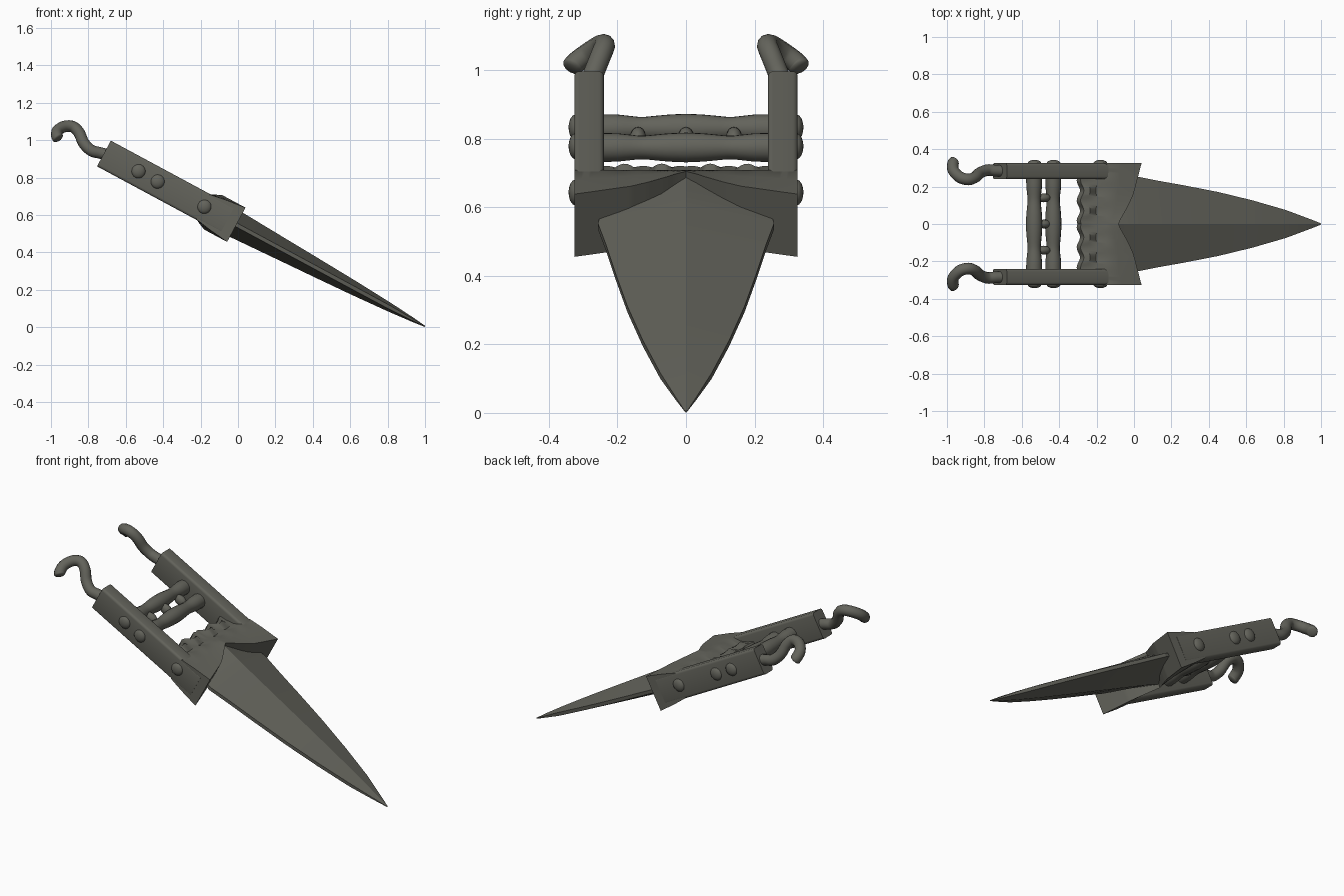
import bpy, bmesh, math
from mathutils import Matrix, Vector

if "Cube" in bpy.data.objects:
    bpy.data.objects.remove(bpy.data.objects["Cube"])

# Local frame: tip at origin, length runs along -X, thickness along Z, then tilted
TILT = Matrix.Translation((1, 0, 0.004)) @ Matrix.Rotation(math.radians(28.3), 4, 'Y')

metal = bpy.data.materials.new("dark_metal")
metal.diffuse_color = (0.125, 0.125, 0.105, 1)
metal.use_nodes = True
metal.node_tree.nodes["Principled BSDF"].inputs["Base Color"].default_value = metal.diffuse_color


def finish(name, bm, angle=30, matrix=TILT):
    bmesh.ops.recalc_face_normals(bm, faces=bm.faces)
    me = bpy.data.meshes.new(name)
    bm.to_mesh(me)
    bm.free()
    me.materials.append(metal)
    for p in me.polygons:
        p.use_smooth = True
    me.set_sharp_from_angle(angle=math.radians(angle))
    ob = bpy.data.objects.new(name, me)
    bpy.context.collection.objects.link(ob)
    ob.matrix_world = matrix
    return ob


def loft(name, rings, angle=30, matrix=TILT):
    bm = bmesh.new()
    vs = [[bm.verts.new(p) for p in r] for r in rings]
    n = len(rings[0])
    for a, b in zip(vs, vs[1:]):
        for i in range(n):
            j = (i + 1) % n
            bm.faces.new((a[i], a[j], b[j], b[i]))
    bm.faces.new(vs[0])
    bm.faces.new(vs[-1])
    return finish(name, bm, angle, matrix)


def lerp(table, x):
    for (x0, y0), (x1, y1) in zip(table, table[1:]):
        if x <= x1:
            return y0 + (y1 - y0) * (x - x0) / (x1 - x0)
    return table[-1][1]


def smooth_path(pts, steps=5):
    """Catmull-Rom points through the given path."""
    p = [Vector(q) for q in pts]
    p = [2 * p[0] - p[1]] + p + [2 * p[-1] - p[-2]]
    out = []
    for a, b, c, d in zip(p, p[1:], p[2:], p[3:]):
        for k in range(steps):
            t = k / steps
            out.append(0.5 * (2 * b + (c - a) * t + (2 * a - 5 * b + 4 * c - d) * t * t
                              + (3 * b - a - 3 * c + d) * t ** 3))
    return out + [p[-2]]


# Blade: flattened diamond section (distance from tip, half width, ridge height)
blade = [(0, 0.003, 0.003), (0.08, 0.03, 0.012), (0.22, 0.075, 0.024), (0.42, 0.126, 0.037),
         (0.63, 0.171, 0.048), (0.84, 0.207, 0.058), (1.0, 0.232, 0.066),
         (1.14, 0.257, 0.073), (1.2, 0.25, 0.077), (1.32, 0.2, 0.086)]
rings = []
for t, b, h in blade:
    e = min(0.01, h * 0.4)
    rings.append([(-t, b, e), (-t, 0, h), (-t, -b, e), (-t, -b, -e), (-t, 0, -h), (-t, b, -e)])
loft("blade", rings, 14)

# Guard: notched front edge, ramp down to a thin wavy back plate
front = [(0, 1.286), (0.03, 1.27), (0.06, 1.25), (0.11, 1.22), (0.16, 1.195),
         (0.25, 1.168), (0.325, 1.146)]
rings = []
N = 64
for i in range(N + 1):
    y = -0.325 + 0.65 * i / N
    a = abs(y)
    tf = lerp(front, a)
    wave = math.sin(a * 58 + 0.6)
    top = [(tf, 0.104), (tf + (1.34 - tf) * 0.6, 0.09), (1.345, 0.076),
           (1.385, 0.04 + 0.006 * wave), (1.43, 0.04 - 0.012 * wave),
           (1.462 + 0.01 * wave, 0.022)]
    section = top + [(t, -w) for t, w in reversed(top)]
    rings.append([(-t, y, w) for t, w in section])
loft("guard", rings, 35)

# Grip bars: two swollen rods between the arms
swell = [(0, 0.044), (0.05, 0.042), (0.13, 0.034), (0.2, 0.042), (0.26, 0.043)]
for name, t in (("rear_grip_bar", 1.742), ("front_grip_bar", 1.626)):
    rings = []
    for i in range(27):
        y = -0.26 + 0.02 * i
        r = lerp(swell, abs(y))
        rings.append([(-t + r * math.cos(k * math.tau / 14), y, r * math.sin(k * math.tau / 14))
                      for k in range(14)])
    loft(name, rings, 50)

# Small links joining the two bars
for i, y in enumerate((-0.14, 0, 0.14)):
    bm = bmesh.new()
    bmesh.ops.create_uvsphere(bm, u_segments=12, v_segments=8, radius=1,
                              matrix=Matrix.Translation((-1.684, y, 0)) @ Matrix.Diagonal((0.04, 0.024, 0.03, 1)))
    finish(f"grip_link_{i + 1}", bm, 60)

# Hook path at the end of each arm
hook = [(-0.69, 0.283, 0.92), (-0.74, 0.285, 0.932), (-0.785, 0.288, 0.945), (-0.825, 0.272, 0.985),
        (-0.85, 0.25, 1.04), (-0.885, 0.238, 1.072), (-0.93, 0.25, 1.072),
        (-0.965, 0.285, 1.05), (-0.968, 0.322, 1.022), (-0.958, 0.334, 1.005)]

for side, s in (("right", 1), ("left", -1)):
    # Side arm: rounded bar running back from the guard
    bm = bmesh.new()
    bmesh.ops.create_cube(bm, size=1, matrix=Matrix.Translation((-1.575, s * 0.283, 0))
                          @ Matrix.Diagonal((0.75, 0.086, 0.156, 1)))
    long_edges = [e for e in bm.edges if abs(e.verts[0].co.x - e.verts[1].co.x) > 0.5]
    bmesh.ops.bevel(bm, geom=long_edges, offset=0.014, segments=3, profile=0.5, affect='EDGES')
    finish(f"{side}_arm", bm, 35)

    # Rivets on the outer face
    for i, t in enumerate((1.742, 1.626, 1.342)):
        bm = bmesh.new()
        bmesh.ops.create_uvsphere(bm, u_segments=16, v_segments=10, radius=1,
                                  matrix=Matrix.Translation((-t, s * 0.322, 0.004))
                                  @ Matrix.Diagonal((0.038, 0.021, 0.038, 1)))
        finish(f"{side}_rivet_{i + 1}", bm, 60)

    # Curled hook swept along its path
    pts = smooth_path([(x, s * y, z) for x, y, z in hook])
    rings = []
    ref = Vector((0, 1, 0))
    for i, p in enumerate(pts):
        d = (pts[min(i + 1, len(pts) - 1)] - pts[max(i - 1, 0)]).normalized()
        ref = (ref - d * ref.dot(d)).normalized()
        other = d.cross(ref)
        r = 0.031 if i < len(pts) - 2 else (0.028 if i == len(pts) - 2 else 0.02)
        rings.append([p + r * (ref * math.cos(k * math.tau / 12) + other * math.sin(k * math.tau / 12))
                      for k in range(12)])
    loft(f"{side}_hook", rings, 60, Matrix.Identity(4))
